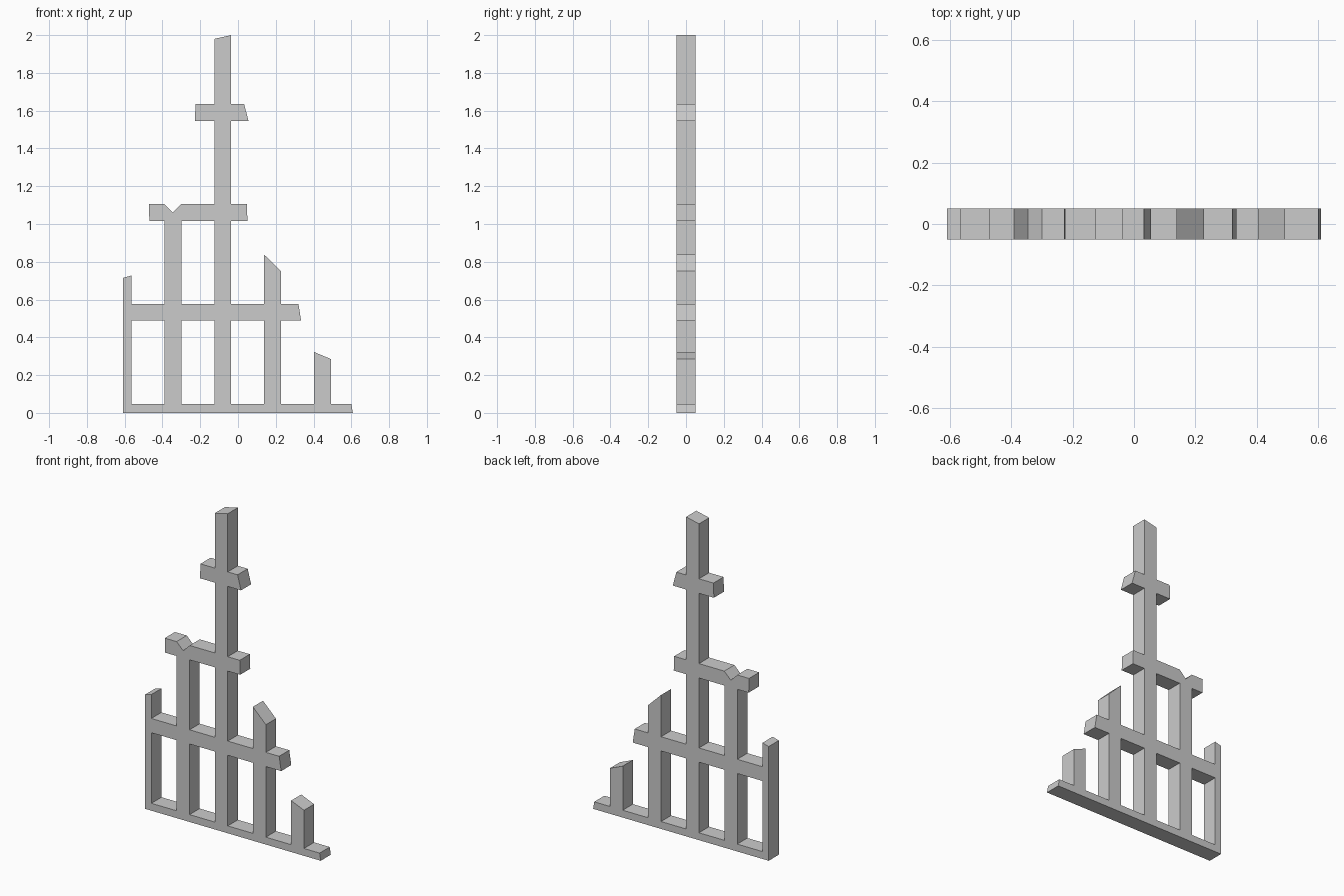
import bpy, math

if "Cube" in bpy.data.objects:
    bpy.data.objects.remove(bpy.data.objects["Cube"])

# Post x-ranges and rail z-ranges of the broken lattice
EDGE, P2, P3, P4, P5 = (-0.608, -0.565), (-0.39, -0.30), (-0.125, -0.036), (0.138, 0.228), (0.403, 0.492)
BASE, R1, R2, R3 = (0.0, 0.046), (0.488, 0.577), (1.015, 1.105), (1.545, 1.636)


def post_top(p, lower, z_right, z_left):
    """Right side, slanted broken top and left side of a post stub."""
    return [(p[1], lower), (p[1], z_right), (p[0], z_left), (p[0], lower)]


def rail_end(rail, x_bottom, x_top):
    """Slanted broken rail end, listed bottom then top."""
    return [(x_bottom, rail[0]), (x_top, rail[1])]


# Outer silhouette, counter-clockwise from the lower left
outline = [(EDGE[0], 0)]
outline += rail_end(BASE, 0.608, 0.60)
outline += post_top(P5, BASE[1], 0.285, 0.322)
outline += [(P4[1], BASE[1]), (P4[1], R1[0])]
outline += rail_end(R1, 0.334, 0.32)
outline += post_top(P4, R1[1], 0.75, 0.838)
outline += [(P3[1], R1[1]), (P3[1], R2[0])]
outline += rail_end(R2, 0.05, 0.047)
outline += [(P3[1], R2[1]), (P3[1], R3[0])]
outline += rail_end(R3, 0.056, 0.032)
outline += post_top(P3, R3[1], 2.0, 1.98)
outline += rail_end(R3, -0.228, -0.225)[::-1]
outline += [(P3[0], R3[0]), (P3[0], R2[1])]
outline += [(P2[1], R2[1]), (-0.345, 1.06), (P2[0], R2[1])]   # notch
outline += rail_end(R2, -0.469, -0.472)[::-1]
outline += [(P2[0], R2[0]), (P2[0], R1[1])]
outline += [(EDGE[1], R1[1]), (EDGE[1], 0.727), (EDGE[0], 0.715)]

# Window openings between posts
openings = [(a[1], b[0], BASE[1], R1[0]) for a, b in ((EDGE, P2), (P2, P3), (P3, P4))]
openings.append((P2[1], P3[0], R1[1], R2[0]))
loops = [outline] + [[(l, b), (l, t), (r, t), (r, b)] for l, r, b, t in openings]

# Extruded flat lattice
curve = bpy.data.curves.new("broken_lattice", 'CURVE')
curve.dimensions = '2D'
curve.fill_mode = 'BOTH'
curve.extrude = 0.05
for pts in loops:
    s = curve.splines.new('POLY')
    s.points.add(len(pts) - 1)
    for p, (x, z) in zip(s.points, pts):
        p.co = (x, z, 0, 1)
    s.use_cyclic_u = True
lattice = bpy.data.objects.new("broken_lattice", curve)
lattice.rotation_euler = (math.pi / 2, 0, 0)
bpy.context.collection.objects.link(lattice)

# Turn into a clean, flat-shaded mesh
bpy.context.view_layer.objects.active = lattice
lattice.select_set(True)
bpy.ops.object.convert(target='MESH')
lattice = bpy.context.object
bpy.ops.object.mode_set(mode='EDIT')
bpy.ops.mesh.select_all(action='SELECT')
bpy.ops.mesh.remove_doubles(threshold=0.0005)
bpy.ops.mesh.normals_make_consistent(inside=False)
bpy.ops.mesh.dissolve_limited(angle_limit=0.01)
bpy.ops.object.mode_set(mode='OBJECT')
bpy.ops.object.shade_flat()
